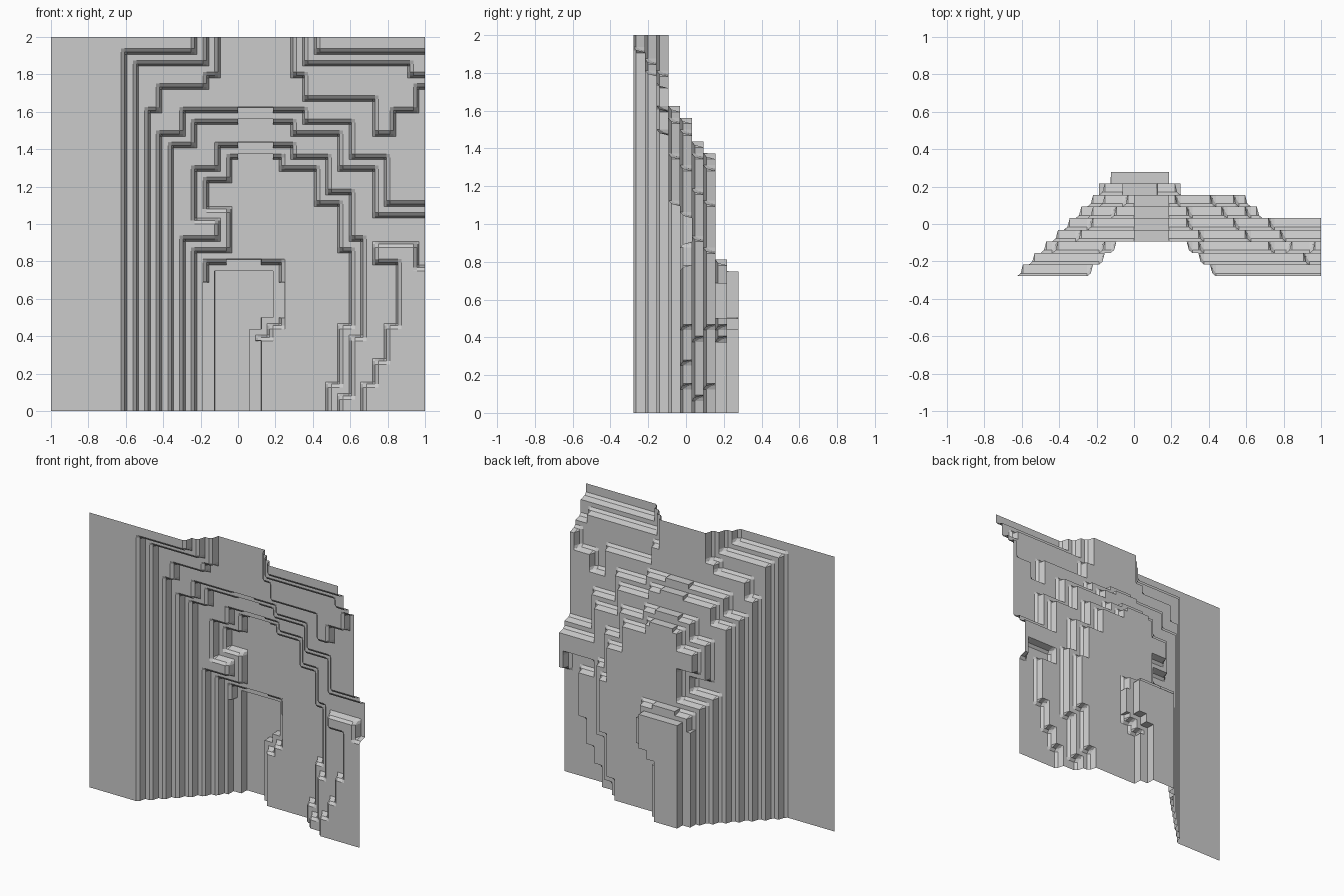
import bpy
import bmesh
import math

if "Cube" in bpy.data.objects:
    bpy.data.objects.remove(bpy.data.objects["Cube"], do_unlink=True)

CELLS = 32
CELL = 2 / CELLS
STEP = 0.062
FRONT = -4.5 * STEP
SHEER = 0.02

# Right-angled outline of each terrace in cells: start x, then z, x, z, x ...
outer_rim = [6, 31, 12, 32, 23, 31, 32, 0]
second_rim = [7, 30, 13, 32, 22, 30, 31, 29, 32, 0]
upper_shelf = [8, 26, 9, 28, 13, 29, 14, 32, 21, 29, 22, 27, 28, 24,
               29, 26, 31, 28, 32, 0]
arch_outer = [9, 24, 11, 26, 22, 25, 26, 22, 29, 18, 32, 0]
arch_middle = [10, 23, 12, 25, 21, 24, 25, 21, 28, 17, 32, 12, 31, 14,
               28, 13, 30, 7, 29, 4, 28, 2, 27, 0]
arch_inner = [11, 15, 14, 16, 12, 21, 14, 23, 21, 22, 24, 19, 26, 15,
              27, 6, 26, 1, 25, 0]
back_wall = [12, 14, 15, 17, 13, 20, 15, 22, 20, 21, 23, 18, 25, 14,
             26, 7, 25, 2, 24, 0]
door_frame = [13, 13, 20, 7, 19, 6, 18, 0]
door_panel = [14, 12, 19, 8, 18, 7, 17, 0]

terraces = [outer_rim, second_rim, upper_shelf, arch_outer, arch_middle,
            arch_inner, back_wall, door_frame, door_panel]


def corners(path):
    """Expand the alternating list into outline corners."""
    x, z = path[0], 0
    points = [(x, z)]
    for n, value in enumerate(path[1:]):
        if n % 2 == 0:
            z = value
        else:
            x = value
        points.append((x, z))
    return points


def filled_cells(path):
    """Cells whose centre lies inside the outline."""
    points = corners(path)
    edges = [(a[0], min(a[1], b[1]), max(a[1], b[1]))
             for a, b in zip(points, points[1:]) if a[0] == b[0]]
    cells = set()
    for i in range(CELLS):
        for j in range(CELLS):
            crossings = sum(1 for x, low, high in edges
                            if x <= i and low <= j < high)
            if crossings % 2:
                cells.add((i, j))
    return cells


def inset(cells, x, z):
    """Distance from a point to the nearest cell outside the terrace."""
    best = 1.0
    ci, cj = int(x), int(z)
    for i in range(max(ci - 1, 0), min(ci + 2, CELLS)):
        for j in range(max(cj - 1, 0), min(cj + 2, CELLS)):
            if (i, j) not in cells:
                dx = max(i - x, 0, x - i - 1)
                dz = max(j - z, 0, z - j - 1)
                best = min(best, math.hypot(dx, dz))
    return best


def is_sheer(level, x, z):
    """Terrace walls that drop straight back instead of sloping."""
    if terraces[level] is door_panel:
        return True
    if terraces[level] is door_frame:
        top_corner = z > 11 and not 15 < x < 18
        lower_ledge = x > 17 and 6 < z < 8
        return not (top_corner or lower_ledge)
    return 16 < x < 19 and 21 < z < 27


def wall_profile(d, sheer):
    """Fraction of one step reached at a given inset."""
    if sheer:
        return min(d / SHEER, 1)
    if d < 0.3:
        return 0.25 * d / 0.3
    return min(0.25 + 0.75 * (d - 0.3) / 0.2, 1)


def grid_lines(sheer_lines):
    """Sample lines along one axis, doubled beside sheer walls."""
    lines = set()
    for n in range(CELLS):
        lines.update(n + f for f in (0, 0.3, 0.5, 0.7))
    for n in sheer_lines:
        lines.update((n - SHEER, n + SHEER))
    lines.add(CELLS)
    return sorted(lines)


# Terraced relief sheet
regions = [filled_cells(path) for path in terraces]
xs = grid_lines((13, 14, 15, 16, 17, 18, 19, 20))
zs = grid_lines((6, 7, 8, 11, 12, 13, 22, 23, 25, 26))

bm = bmesh.new()
rows = []
for z in zs:
    row = []
    for x in xs:
        depth = sum(wall_profile(inset(cells, x, z), is_sheer(k, x, z))
                    for k, cells in enumerate(regions))
        row.append(bm.verts.new((x * CELL - 1, FRONT + STEP * depth, z * CELL)))
    rows.append(row)
for low, high in zip(rows, rows[1:]):
    for n in range(len(xs) - 1):
        bm.faces.new((low[n], low[n + 1], high[n + 1], high[n]))

# Merge the flat areas into clean plates
bmesh.ops.dissolve_limit(bm, angle_limit=math.radians(0.5),
                         verts=bm.verts[:], edges=bm.edges[:])

mesh = bpy.data.meshes.new("terraced_relief")
bm.to_mesh(mesh)
bm.free()
relief = bpy.data.objects.new("terraced_relief", mesh)
bpy.context.collection.objects.link(relief)

# Plain stone colour
stone = bpy.data.materials.new("light_grey_stone")
stone.use_nodes = True
colour = (0.6, 0.6, 0.6, 1)
stone.diffuse_color = colour
stone.node_tree.nodes["Principled BSDF"].inputs["Base Color"].default_value = colour
mesh.materials.append(stone)
